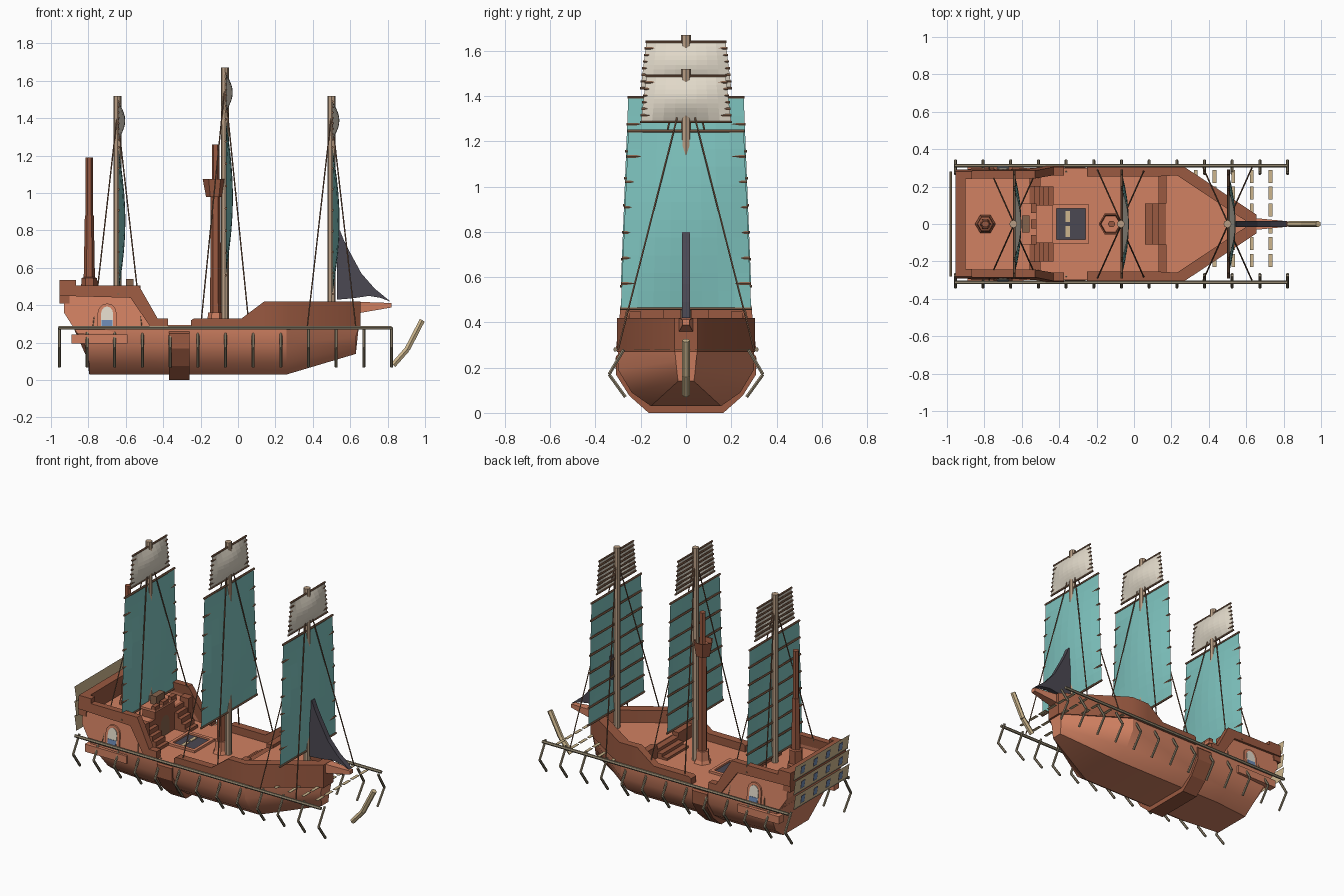
import bpy, bmesh, math
from mathutils import Vector

cube = bpy.data.objects.get("Cube")
if cube:
    bpy.data.objects.remove(cube, do_unlink=True)


def material(name, *rgb):
    m = bpy.data.materials.new(name)
    m.use_nodes = True
    m.diffuse_color = (*rgb, 1)
    m.node_tree.nodes["Principled BSDF"].inputs["Base Color"].default_value = (*rgb, 1)
    return m


HULL = material("terracotta wood", .64, .22, .122)
TRIM = material("dark red wood", .32, .10, .052)
TEAL = material("teal cloth", .21, .55, .52)
CREAM = material("cream cloth", .76, .70, .59)
MAST = material("grey brown wood", .48, .34, .23)
RAIL = material("weathered wood", .29, .24, .16)
TAN = material("tan wood", .61, .47, .27)
SLATE = material("dark slate", .07, .065, .085)
BLUE = material("window blue", .15, .25, .45)
SPAR = material("batten brown", .24, .125, .072)


def mesh(name, verts, faces, mat):
    bm = bmesh.new()
    vs = [bm.verts.new(v) for v in verts]
    for f in faces:
        bm.faces.new([vs[i] for i in f])
    bmesh.ops.recalc_face_normals(bm, faces=bm.faces)
    me = bpy.data.meshes.new(name)
    bm.to_mesh(me)
    bm.free()
    me.materials.append(mat)
    ob = bpy.data.objects.new(name, me)
    bpy.context.collection.objects.link(ob)
    return ob


def smooth(ob, degrees):
    ob.data.shade_smooth()
    ob.data.set_sharp_from_angle(angle=math.radians(degrees))


def loft(name, rings, mat):
    # skin closed rings of equal size and cap both ends
    n, k = len(rings[0]), len(rings)
    faces = [(r * n + i, r * n + (i + 1) % n, (r + 1) * n + (i + 1) % n, (r + 1) * n + i)
             for r in range(k - 1) for i in range(n)]
    faces += [tuple(range(n)), tuple(range((k - 1) * n, k * n))]
    return mesh(name, [v for ring in rings for v in ring], faces, mat)


def prism(name, poly, y0, y1, mat, lean=0):
    # side outline given width, leaning inward with height
    return loft(name, [[(x, y * (1 - lean * (z - .28)), z) for x, z in poly] for y in (y0, y1)], mat)


def box(name, x0, x1, y0, y1, z0, z1, mat, lean=0):
    return prism(name, [(x0, z0), (x1, z0), (x1, z1), (x0, z1)], y0, y1, mat, lean)


def turned(name, x, profile, n, mat):
    # upright turned part on the centre line, profile of (radius, z)
    return loft(name, [[(x + r * math.cos(math.tau * i / n), r * math.sin(math.tau * i / n), z)
                        for i in range(n)] for r, z in profile], mat)


def tube(name, points, r, mat, n=6):
    for p, q in zip(points, points[1:]):
        p, q = Vector(p), Vector(q)
        rot = (q - p).to_track_quat('Z', 'Y')
        ring = [rot @ Vector((r * math.cos(math.tau * i / n), r * math.sin(math.tau * i / n), 0))
                for i in range(n)]
        loft(name, [[p + v for v in ring], [q + v for v in ring]], mat)


# Hull: half sections of (x, y, z) mirrored into rings
def section(half):
    return half + [(x, -y, z) for x, y, z in reversed(half)]


mid = [(.155, .03), (.24, .09), (.30, .19), (.30, .28)]
hull = loft("hull", [
    section([(-.795, .13, .03), (-.795, .21, .09), (-.82, .28, .19), (-.88, .29, .28)]),
    section([(-.55, y, z) for y, z in mid]),
    section([(.26, y, z) for y, z in mid]),
    section([(.63, .035, .14), (.63, .04, .18), (.63, .045, .23), (.645, .05, .28)])], HULL)
smooth(hull, 33)
band = [(.165, 0), (.25, .075), (.31, .17), (.31, .25), (.29, .27)]
loft("hull_band", [section([(x, y, z) for y, z in band]) for x in (-.37, -.26)], TRIM)

# Stern castle with inward leaning sides
LEAN = .36
castle = [(-.86, .25), (-.93, .36), (-.93, .47), (-.54, .47), (-.43, .30), (-.43, .25)]
cap = [(-.955, .45), (-.955, .535), (-.865, .535), (-.865, .505), (-.53, .505), (-.43, .33),
       (-.375, .33), (-.375, .28), (-.465, .28), (-.575, .44), (-.93, .45)]
arch = [(-.05, 0), (.05, 0)] + [(.05 * math.cos(a * math.pi / 6), .08 + .05 * math.sin(a * math.pi / 6))
                                for a in range(7)]
for s in (1, -1):
    prism("castle_side", castle, s * .27, s * .294, HULL, LEAN)
    prism("castle_rail", cap, s * .265, s * .31, TRIM, LEAN)
    box("quarter_gallery", -.89, -.59, s * .26, s * .312, .195, .245, HULL)
    prism("window_frame", [(-.7 + x, .28 + z) for x, z in arch], s * .285, s * .304, HULL, LEAN)
    prism("window_pane", [(-.7 + x * .65, .29 + z * .8) for x, z in arch], s * .29, s * .307, CREAM, LEAN)
    box("window_lower_pane", -.73, -.67, s * .29, s * .309, .29, .32, BLUE, LEAN)
    for i in range(5):
        box("castle_step", -.56, -.53 + i * .025, s * .10, s * .2, .27, .42 - i * .03, TRIM)
    box("stair_cheek", -.56, -.50, s * .2, s * .25, .27, .45, TRIM)
prism("castle_body", [(-.86, .25), (-.93, .36), (-.93, .42), (-.55, .42), (-.55, .25)], -.265, .265, HULL)
box("stern_rail", -.955, -.90, -.3, .3, .41, .535, TRIM, LEAN)
box("deck_house", -.62, -.53, -.1, .1, .27, .47, TRIM)
box("house_roof", -.63, -.52, -.11, .11, .47, .485, HULL)
for y in (-.085, 0, .085):
    box("roof_merlon", -.55, -.522, y - .025, y + .025, .485, .507, TRIM)
box("helm_stand", -.60, -.56, -.045, .045, .485, .54, SPAR)
mesh("house_door", [(-.528, x * .9, .28 + z) for x, z in arch], [tuple(range(len(arch)))], SPAR)


# Stern gallery: boards overhanging outward, with rows of windows
def board(name, y, hy, z, hz, row_z, lift, mat):
    pts = [(-.98 - lift - (c - row_z) * .15, b, c)
           for b, c in ((y - hy, z - hz), (y + hy, z - hz), (y + hy, z + hz), (y - hy, z + hz))]
    mesh(name, pts, [(0, 3, 2, 1)], mat)


for rz in (.345, .44, .535):
    board("stern_board", 0, .28, rz, .0475, rz, 0, TAN)
    board("stern_board_edge", 0, .28, rz - .042, .005, rz, .002, RAIL)
    for i in range(4):
        board("stern_window_frame", -.195 + i * .13, .022, rz, .027, rz, .002, SLATE)
        board("stern_window", -.195 + i * .13, .016, rz, .021, rz, .004, BLUE)

# Bulwarks, fore deck and bow
for s in (1, -1):
    path = [(-.25, .305, .32), (-.235, .305, .33), (.02, .305, .33), (.14, .305, .42),
            (.27, .305, .42), (.655, .05, .42)]
    rings = []
    for x, y, z in path:
        xi, yi = (x - .04, y - .045) if x > .2 else (x, y - .05)
        rings.append([(x, s * y, .27), (x, s * y, z), (xi, s * yi, z), (xi, s * yi, .27)])
    smooth(loft("bulwark", rings, TRIM), 40)
    box("fore_step_block", .13, .175, s * .11, s * .27, .27, .36, TRIM)
loft("fore_deck", [[(.17, -.27, z), (.25, -.27, z), (.61, -.03, z), (.61, .03, z), (.25, .27, z), (.17, .27, z)]
                   for z in (.27, .34)], HULL)
for i in range(3):
    box("fore_step", .06 + i * .035, .175, -.11, .11, .27, .295 + i * .02, TRIM)
box("bow_post", .6, .655, -.05, .05, .27, .42, TRIM)
loft("bowsprit", [[(x, -w, z0), (x, w, z0), (x, w, z1), (x, -w, z1)]
                  for x, w, z0, z1 in ((.6, .036, .35, .42), (.82, .015, .388, .412))], HULL)
prism("jib_sail", [(.53, .80), (.53, .43), (.62, .438), (.70, .45), (.76, .44), (.815, .42),
                   (.73, .49), (.66, .57), (.595, .69), (.565, .75), (.545, .80)], -.017, .017, SLATE)

# Deck hatch
for s in (1, -1):
    box("hatch_side", -.435, -.24, s * .083, s * .105, .27, .295, HULL)
    box("hatch_end", -.3375 + s * .0775, -.3375 + s * .0975, -.083, .083, .27, .295, HULL)
    box("hatch_board", -.365, -.343, s * .01, s * .07, .27, .288, TAN)
box("hatch_opening", -.42, -.26, -.083, .083, .27, .284, SLATE)

# Bare poles and lookout
turned("stern_pole", -.795, [(.055, .41), (.055, .45), (.045, .46), (.042, .545), (.03, .55),
                             (.024, .88), (.02, .88), (.02, 1.19)], 6, TRIM)
turned("lookout_pole_base", -.12, [(.06, .27), (.045, .30), (.04, .36)], 6, HULL)
turned("lookout_pole", -.12, [(.029, .35), (.027, .98), (.02, .99), (.02, 1.26)], 6, TRIM)
turned("lookout_basket", -.125, [(.046, .98), (.064, 1.075), (.056, 1.075), (.05, 1.04)], 6, TRIM)
turned("lookout_floor", -.125, [(.05, 1.04), (.051, 1.045)], 6, HULL)


# Rigged masts: sails bellied in the middle, with straight battens behind
def sail(name, x0, z0, z1, w0, w1, bulge, battens, r, mat):
    ny, nz = 8, 10

    def at(u, t):
        w = w0 + (w1 - w0) * t
        b = bulge * math.sin(math.pi * t) * (1 - u * u)
        return (x0 + .005 + b, u * w, z0 + (z1 - z0) * t)

    verts = [at(-1 + 2 * i / ny, j / nz) for j in range(nz + 1) for i in range(ny + 1)]
    row = ny + 1
    mesh(name, verts, [(j * row + i, j * row + i + 1, (j + 1) * row + i + 1, (j + 1) * row + i)
                       for j in range(nz) for i in range(ny)], mat)
    for k in range(battens):
        x, y, z = at(1, k / (battens - 1))
        tube(name + "_batten", [(x, -y - .004, z), (x, y + .004, z)], r, SPAR)


for x, base, top, low in ((-.645, .41, 1.52, .46), (-.07, .27, 1.67, .56), (.5, .33, 1.52, .46)):
    turned("mast", x, [(.021, base), (.021, top)], 8, MAST)
    sail("main_sail", x, low, top - .275, .288, .255, .038, 8, .007, TEAL)
    sail("top_sail", x, top - .235, top - .03, .2, .175, .037, 8, .006, CREAM)
    for sx in (1, -1):
        for sy in (1, -1):
            tube("stay_rope", [(x, sy * .01, top - .1), (x + sx * .13, sy * .3, .28)], .004, SPAR, 4)

# Outrigger rails with bent legs
for s in (1, -1):
    tube("side_rail", [(-.96, s * .312, .28), (.82, s * .312, .28)], .01, RAIL)
    for i in range(13):
        x = -.955 + i * .148
        tube("rail_leg", [(x, s * .275, .28), (x, s * .34, .17), (x, s * .268, .07)], .008, RAIL)
tube("bow_fender", [(.83, 0, .08), (.905, 0, .165), (.985, 0, .32)], .017, TAN)

# Broken slats under the bow
for i in range(5):
    x = .33 + i * .1
    for k in range(6):
        box("bow_slat", x - .01, x + .01, -.23 + k * .09, -.16 + k * .09, .277, .28, TAN)
